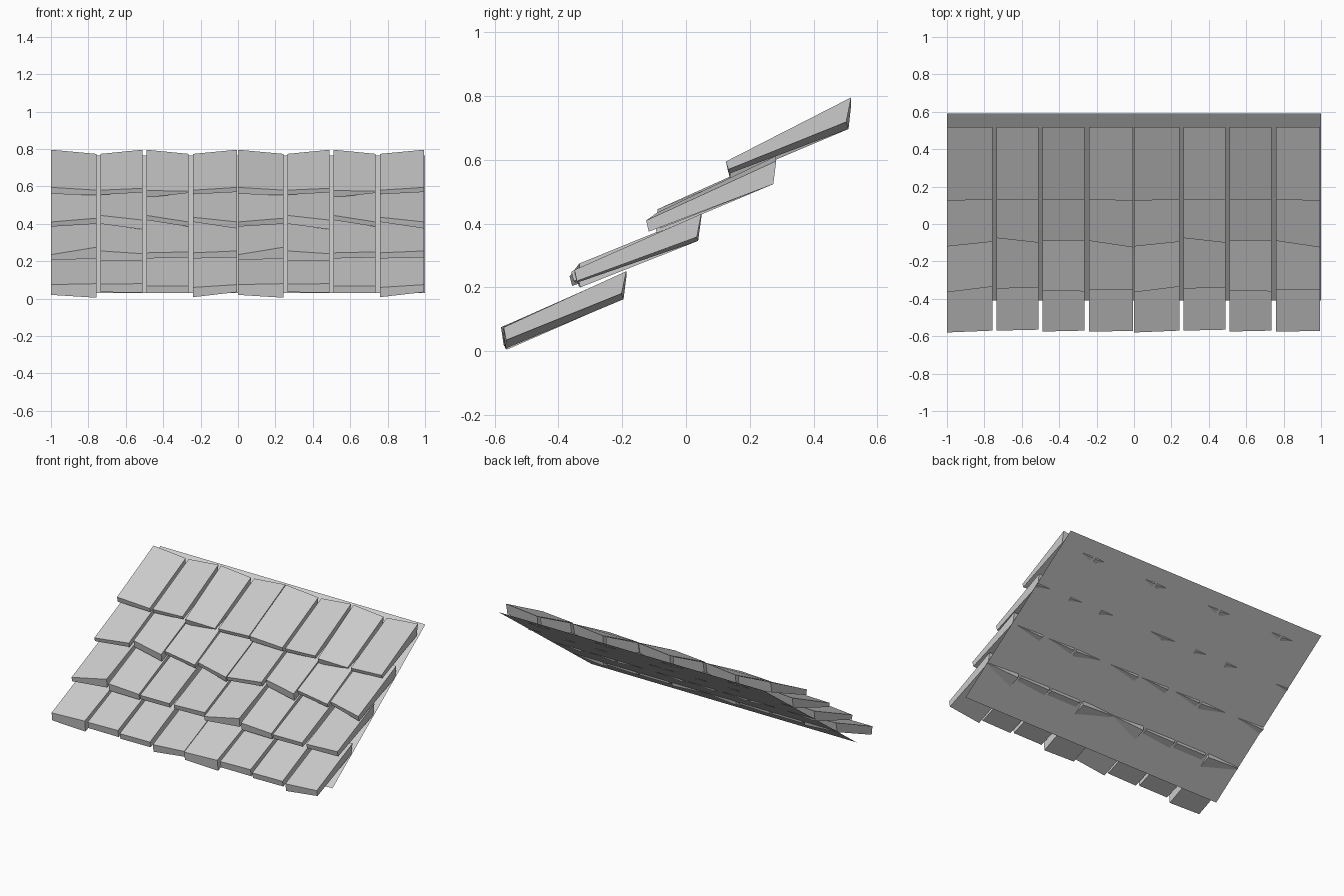
import bpy

# Left and right edges of the four tiles that repeat along each course
COLS = [(-1.0, -0.757), (-0.735, -0.51), (-0.49, -0.265), (-0.24, -0.005)]

# Per course: rear y, rear top z, rear bottom z, then four tiles:
# front y left/right, front bottom z left/right, front top z left/right, rear roll
COURSES = [
    (-0.195, 0.242, 0.172, [
        (-.58, -.57, .02, .005, .075, .08, -.015),
        (-.57, -.565, .035, .032, .078, .08, 0),
        (-.575, -.57, .03, .03, .068, .068, .005),
        (-.575, -.572, .008, .035, .06, .075, .018)]),
    (0.04, 0.425, 0.352, [
        (-.365, -.335, .205, .215, .235, .275, .012),
        (-.345, -.34, .205, .20, .255, .24, -.012),
        (-.355, -.36, .215, .22, .245, .25, .012),
        (-.35, -.35, .215, .22, .245, .255, .012)]),
    (0.275, 0.605, 0.532, [
        (-.12, -.095, .385, .40, .41, .43, .014),
        (-.075, -.10, .40, .37, .445, .42, -.016),
        (-.09, -.088, .42, .385, .445, .41, -.016),
        (-.09, -.125, .41, .375, .435, .41, -.016)]),
    (0.51, 0.785, 0.708, [
        (.125, .13, .56, .553, .595, .58, -.022),
        (.13, .13, .555, .568, .58, .59, .022),
        (.13, .13, .54, .565, .578, .575, -.022),
        (.13, .125, .558, .57, .58, .595, .022)]),
]


def make(name, verts, faces):
    mesh = bpy.data.meshes.new(name)
    mesh.from_pydata(verts, [], faces)
    mesh.update()
    obj = bpy.data.objects.new(name, mesh)
    bpy.context.collection.objects.link(obj)
    return obj


BOX = [(0, 3, 2, 1), (4, 5, 6, 7), (0, 1, 5, 4),
       (1, 2, 6, 5), (2, 3, 7, 6), (3, 0, 4, 7)]

# Roof tiles: slightly rolled slabs, repeated in the other half of the roof
for r, (yb, zt, zb, tiles) in enumerate(COURSES):
    for c, (yl, yr, bl, br, tl, tr, roll) in enumerate(tiles):
        x0, x1 = COLS[c]
        h = roll / 2
        for shift in (0, 1):
            a, b = x0 + shift, x1 + shift
            make(f"roof_tile_{r + 1}_{c + 1 + 4 * shift}", [
                (a, yl + .008, bl), (b, yr + .008, br),
                (b, yb - .004 - h / 3, zb + h), (a, yb - .004 + h / 3, zb - h),
                (a, yl, tl), (b, yr, tr),
                (b, yb + .008, zt + h), (a, yb + .008, zt - h)], BOX)

# Thin roof backing sheet
make("roof_backing", [(-1, -.41, .03), (1, -.41, .03), (1, .59, .765), (-1, .59, .765)],
     [(0, 1, 2, 3)])
